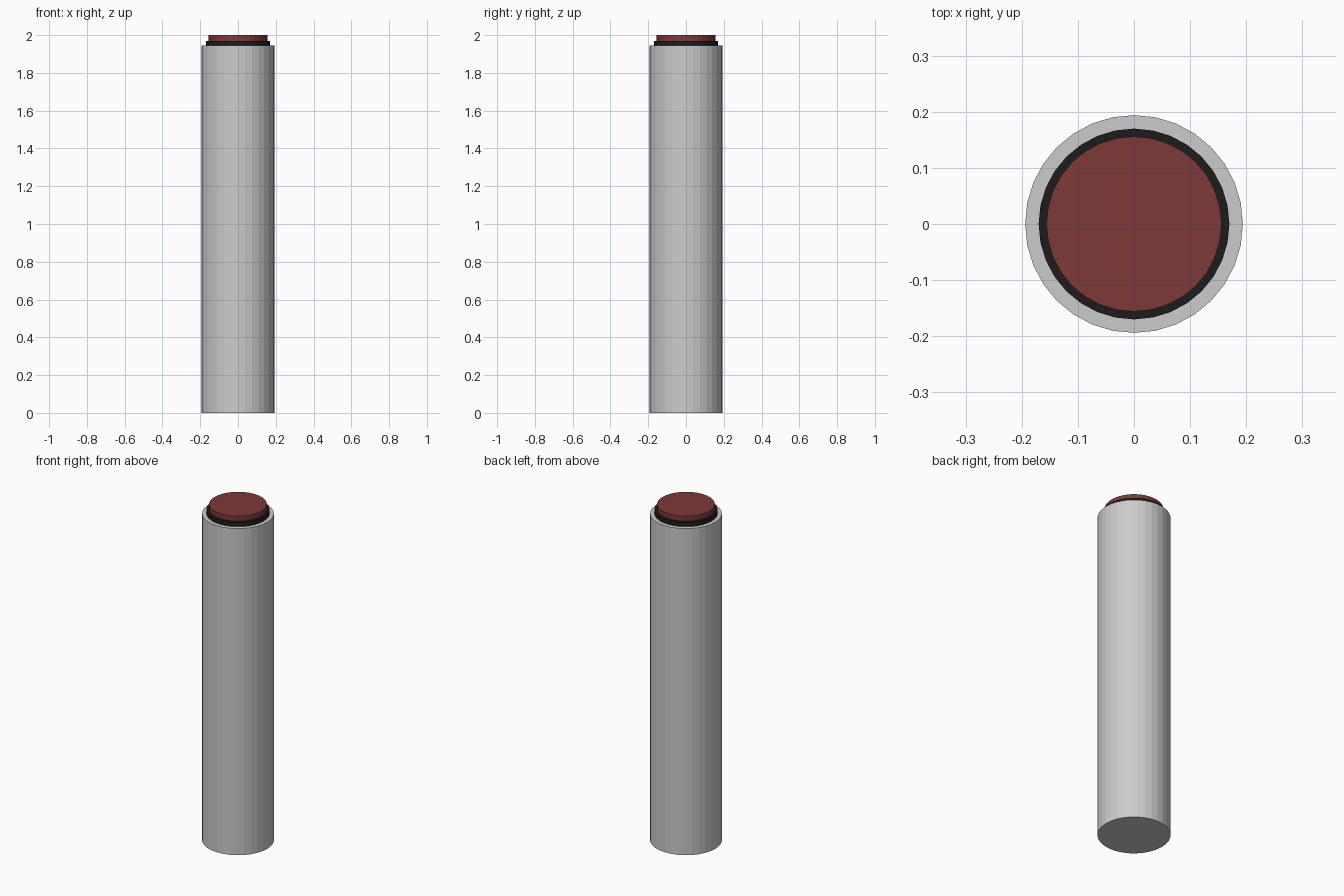
import bpy

if "Cube" in bpy.data.objects:
    bpy.data.objects.remove(bpy.data.objects["Cube"])


def cylinder(name, radius, z0, z1, color=None):
    """Flat-shaded 32-sided cylinder between two heights."""
    bpy.ops.mesh.primitive_cylinder_add(
        vertices=32, radius=radius, depth=z1 - z0, location=(0, 0, (z0 + z1) / 2))
    obj = bpy.context.object
    obj.name = name
    if color:
        mat = bpy.data.materials.new(name + "_color")
        mat.diffuse_color = color
        mat.use_nodes = True
        mat.node_tree.nodes["Principled BSDF"].inputs["Base Color"].default_value = mat.diffuse_color
        obj.data.materials.append(mat)
    return obj


# Tall grey post
cylinder("post", 0.194, 0.0, 1.944)
# Black collar on the post
cylinder("collar", 0.17, 1.944, 1.97, (0.012, 0.012, 0.012, 1))
# Red cap on top
cylinder("cap", 0.156, 1.97, 2.0, (0.21, 0.04, 0.04, 1))
